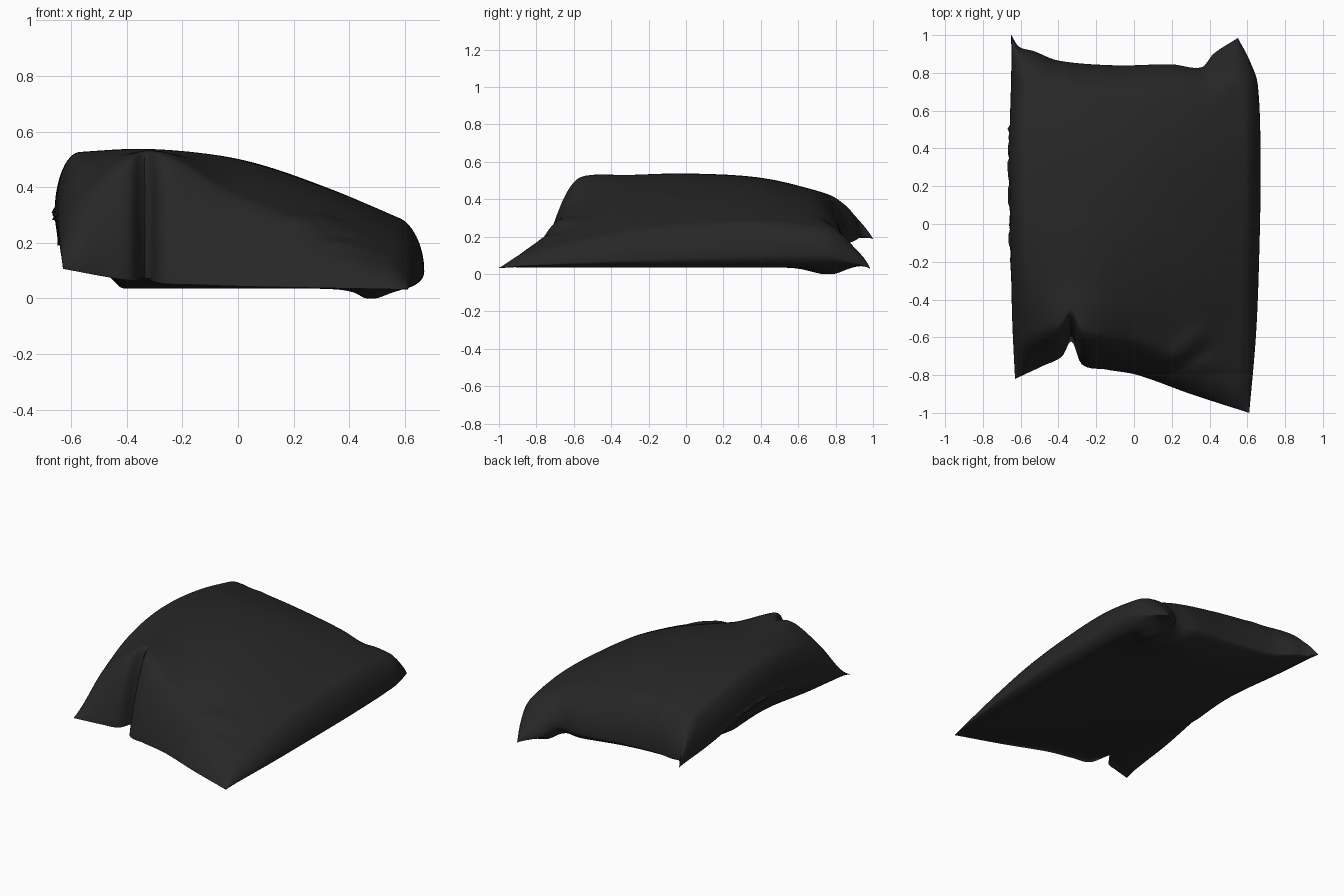
import bpy, bmesh, math, random
from mathutils import Vector

if "Cube" in bpy.data.objects:
    bpy.data.objects.remove(bpy.data.objects["Cube"])

random.seed(4)
N = 120

# Seam outline: four edges as short 3D point paths
FRONT = [(-.63, -.82, .11), (-.48, -.75, .08), (-.38, -.70, .065), (-.33, -.62, .07),
         (-.28, -.74, .055), (-.15, -.77, .05), (.02, -.80, .045), (.3, -.90, .04), (.61, -1.0, .035)]
BACK = [(-.65, 1.0, .19), (-.61, .94, .20), (-.53, .915, .19), (-.4, .865, .17), (-.1, .84, .15),
        (.2, .845, .13), (.36, .83, .13), (.42, .90, .08), (.55, .985, .03)]
LEFT = [(-.63, -.82, .11), (-.645, -.5, .22), (-.655, 0, .31), (-.66, .4, .30),
        (-.65, .8, .22), (-.65, 1.0, .19)]
RIGHT = [(.61, -1.0, .035), (.645, -.6, .06), (.662, -.2, .08), (.67, .3, .10),
         (.655, .74, .11), (.61, .87, .07), (.55, .985, .03)]

# Height of the upper cloth: rows front to back, columns left to right
XS = [-.66, -.33, 0, .33, .66]
YS = [-.8, -.57, -.3, .02, .43, .84]
TOP = [[.15, .42, .28, .20, .10],
       [.30, .52, .385, .28, .15],
       [.455, .53, .46, .355, .20],
       [.52, .537, .50, .39, .235],
       [.49, .51, .48, .385, .255],
       [.41, .405, .365, .31, .21]]


def hermite(ts, vs, t):
    """Smooth curve through values at knots, clamped at the ends."""
    t = min(max(t, ts[0]), ts[-1])
    n = len(ts)
    i = max(k for k in range(n - 1) if ts[k] <= t)

    def slope(k):
        a, b = max(k - 1, 0), min(k + 1, n - 1)
        return (vs[b] - vs[a]) / (ts[b] - ts[a])
    h = ts[i + 1] - ts[i]
    s = (t - ts[i]) / h
    return ((2*s**3 - 3*s*s + 1) * vs[i] + (s**3 - 2*s*s + s) * h * slope(i)
            + (3*s*s - 2*s**3) * vs[i + 1] + (s**3 - s*s) * h * slope(i + 1))


def edge(path, axis, t):
    a, b = path[0][axis], path[-1][axis]
    ts = [(p[axis] - a) / (b - a) for p in path]
    return Vector([hermite(ts, [p[c] for p in path], t) for c in range(3)])


def seam(u, v):
    """Blend the four edges into one patch."""
    f, b = edge(FRONT, 0, u), edge(BACK, 0, u)
    l, r = edge(LEFT, 1, v), edge(RIGHT, 1, v)
    corners = (Vector(FRONT[0]) * (1-u) * (1-v) + Vector(FRONT[-1]) * u * (1-v)
               + Vector(BACK[0]) * (1-u) * v + Vector(BACK[-1]) * u * v)
    return f * (1-v) + b * v + l * (1-u) + r * u - corners


def rim(t, w):
    s = min(max(t / w, 0), 1)
    return math.sqrt(max(0, 1 - (1 - s) ** 2))


def bump(x, y, x0, y0, rx, ry):
    return math.exp(-((x - x0) / rx) ** 2 - ((y - y0) / ry) ** 2)


def crease(x, y, a, b, width):
    """Groove along a short line, fading at its ends."""
    a, b = Vector(a), Vector(b)
    d = b - a
    q = Vector((x, y)) - a
    s = q.dot(d) / d.length_squared
    n = (q.x * d.y - q.y * d.x) / d.length
    return math.exp(-(n / width) ** 2 - ((s - .5) * 2) ** 4)


def top_height(x, y):
    z = hermite(YS, [hermite(XS, row, x) for row in TOP], y)
    z -= .015 * crease(x, y, (.12, -.84), (.4, -.66), .04)
    z += .015 * crease(x, y, (.15, -.75), (.38, -.55), .05)
    z -= .08 * bump(x, y, .48, .93, .15, .09)
    z -= .04 * bump(x, y, -.335, -.64, .02, .05)
    return z


def bottom_height(x, y):
    # flat resting triangle; cloth lifts towards front left and back left
    d1 = max(0, -.735 * (x - .61) - .68 * (y + 1))
    d2 = max(0, -.716 * (x - .38) + .698 * (y - .93))
    lift = .18 * min(1, max(0, (-.42 - x) / .2)) * bump(0, y, 0, .1, 1, .45)
    return .035 + .08 * d1 + .18 * d2 + lift - .055 * bump(x, y, .46, .79, .09, .13)


# Pillow body: upper and lower cloth sharing the seam
bm = bmesh.new()
params = [(1 - math.cos(math.pi * i / N)) / 2 for i in range(N + 1)]
upper, lower = {}, {}
for i, u in enumerate(params):
    for j, v in enumerate(params):
        p = seam(u, v)
        if i == 0 and -.25 < p.y < .52:      # frayed left seam
            p.x -= random.uniform(0, .012)
        if i in (0, N) or j in (0, N):
            upper[i, j] = lower[i, j] = bm.verts.new(p)
            continue
        fs = math.sin(math.pi / 2 * min(1, v / .12)) ** .8
        ft = rim(u, .065) * rim(1 - u, .065) * fs * rim(1 - v, .11)
        fb = rim(u, .10) * rim(1 - u, .06) * rim(v, .08) * rim(1 - v, .12)
        zt = p.z + (top_height(p.x, p.y) - p.z) * ft
        zb = p.z + (bottom_height(p.x, p.y) - p.z) * fb
        zb = min(max(zb, 0), zt - .004)
        # tuck in the front face
        tuck = .03 * bump(p.x, p.y, -.33, -.64, .03, .07)
        upper[i, j] = bm.verts.new((p.x, p.y + tuck, zt))
        lower[i, j] = bm.verts.new((p.x, p.y, zb))

for i in range(N):
    for j in range(N):
        ring = [(i, j), (i + 1, j), (i + 1, j + 1), (i, j + 1)]
        bm.faces.new([upper[k] for k in ring])
        bm.faces.new([lower[k] for k in reversed(ring)])

mesh = bpy.data.meshes.new("pillow")
bm.to_mesh(mesh)
bm.free()
pillow = bpy.data.objects.new("pillow", mesh)
bpy.context.collection.objects.link(pillow)

# Dark cloth
cloth = bpy.data.materials.new("dark_cloth")
cloth.diffuse_color = (.02, .02, .02, 1)
cloth.use_nodes = True
cloth.node_tree.nodes["Principled BSDF"].inputs["Base Color"].default_value = cloth.diffuse_color
mesh.materials.append(cloth)

bpy.context.view_layer.objects.active = pillow
pillow.select_set(True)
bpy.ops.object.shade_smooth_by_angle(angle=math.radians(60))
